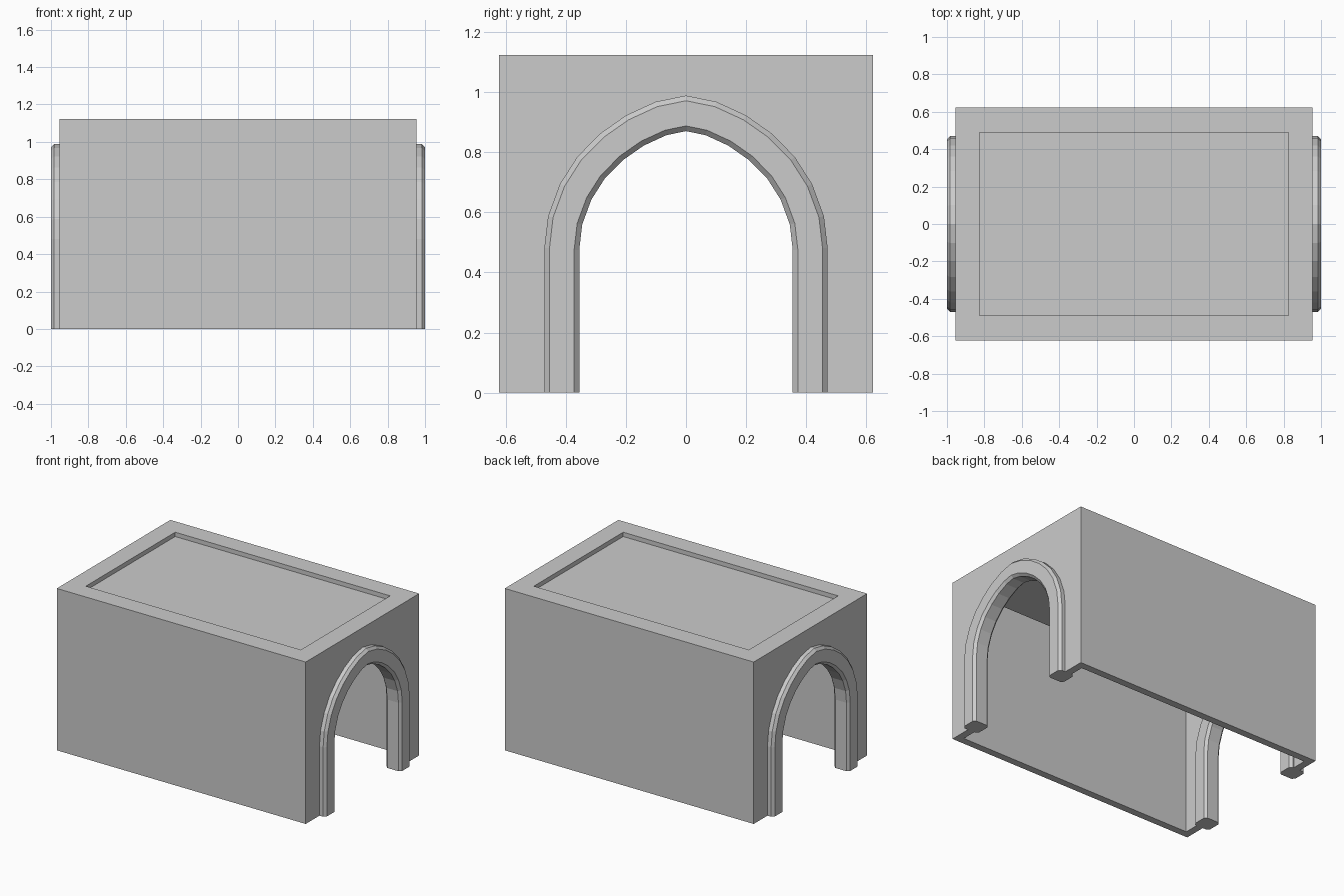
import bpy, bmesh
from mathutils import Vector

if "Cube" in bpy.data.objects:
    bpy.data.objects.remove(bpy.data.objects["Cube"])

# Half of the arch centreline (y, z), from the ground to the crown
HALF = [(.413, 0), (.413, .478), (.402, .573), (.367, .668), (.316, .748),
        (.247, .818), (.170, .872), (.083, .912), (0, .929)]
ARCH = HALF + [(-y, z) for y, z in reversed(HALF[:-1])]

HX, HY, TOP = .955, .622, 1.123      # building half sizes and height
RX, RY, DEPTH = .825, .49, .03       # roof recess
WALL = .05


def finish(name, bm):
    bmesh.ops.recalc_face_normals(bm, faces=bm.faces)
    me = bpy.data.meshes.new(name)
    bm.to_mesh(me)
    bm.free()
    ob = bpy.data.objects.new(name, me)
    bpy.context.collection.objects.link(ob)
    return ob


def skin(bm, t):
    """One surface of the shell, offset inwards by t; returns faces."""
    def rect(x, y, z):
        return [bm.verts.new((sx * x, sy * y, z))
                for sx, sy in ((-1, -1), (1, -1), (1, 1), (-1, 1))]
    base = rect(HX - t, HY - t, 0)
    top = rect(HX - t, HY - t, TOP - t)
    rim = rect(RX + t, RY + t, TOP - t)
    floor = rect(RX + t, RY + t, TOP - DEPTH - t)
    loops = [[base[0], base[1], top[1], top[0]],
             [base[2], base[3], top[3], top[2]], floor]
    for i in range(4):
        j = (i + 1) % 4
        loops.append([top[i], top[j], rim[j], rim[i]])
        loops.append([rim[i], rim[j], floor[j], floor[i]])
    # end walls with the arched opening
    for x, f, b in ((HX - t, 1, 2), (-HX + t, 0, 3)):
        arch = [bm.verts.new((x, y, z)) for y, z in ARCH]
        loops.append([base[f], top[f], top[b], base[b]] + arch)
    return [bm.faces.new(l) for l in loops]


# Hollow building: outer and inner skins joined along their open edges
bm = bmesh.new()
outer = skin(bm, 0)
inner = skin(bm, WALL)
pairs = []
for fo, fi in zip(outer, inner):
    for eo, ei in zip(fo.loops, fi.loops):
        if eo.edge.is_boundary:
            pairs.append((eo.vert, eo.link_loop_next.vert,
                          ei.link_loop_next.vert, ei.vert))
for quad in pairs:
    bm.faces.new(quad)
finish("building_shell", bm)

# Chamfered square section of the arch trim (radial, along x)
H, W, C = .058, .06, .017
SECTION = [(H, W - C), (H - C, W), (C - H, W), (-H, W - C),
           (-H, C - W), (C - H, -W), (H - C, -W), (H, C - W)]


def arch_trim(name, x):
    bm = bmesh.new()
    pts = [Vector(p) for p in ARCH]
    rings = []
    for i, p in enumerate(pts):
        a = (p - pts[max(i - 1, 0)]).normalized()
        b = (pts[min(i + 1, len(pts) - 1)] - p).normalized()
        tan = (a + b).normalized()
        out = Vector((tan.y, -tan.x))
        miter = 1 / tan.dot(b if b.length else a)
        rings.append([bm.verts.new((x + w, *(p + out * r * miter)))
                      for r, w in SECTION])
    n = len(SECTION)
    for r, s in zip(rings, rings[1:]):
        for k in range(n):
            m = (k + 1) % n
            bm.faces.new((r[k], r[m], s[m], s[k]))
    bm.faces.new(rings[0])
    bm.faces.new(rings[-1])
    finish(name, bm)


# Arch trims at both ends
arch_trim("arch_trim_right", 1 - W)
arch_trim("arch_trim_left", W - 1)
